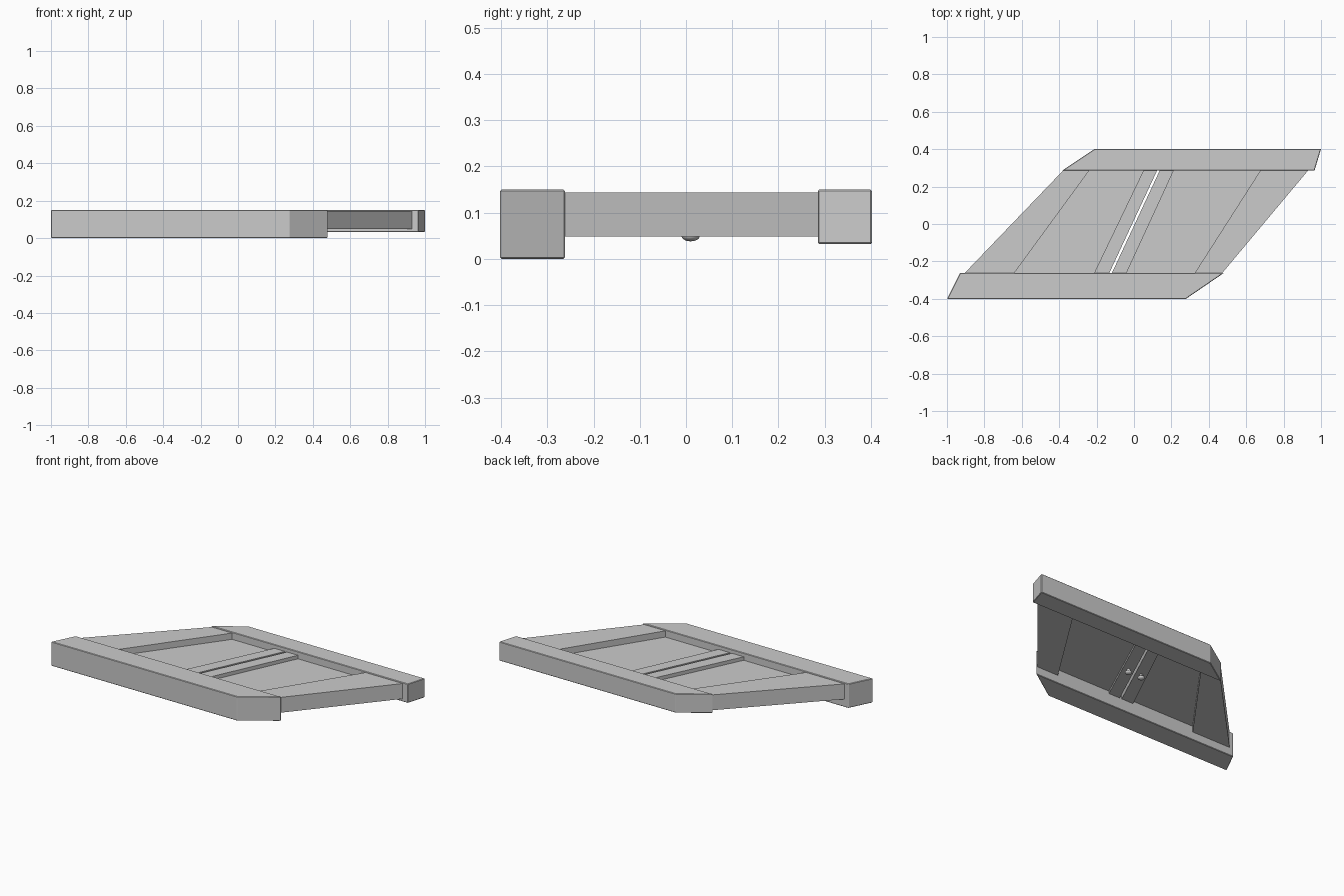
import bpy, bmesh

if "Cube" in bpy.data.objects:
    bpy.data.objects.remove(bpy.data.objects["Cube"])

Y0, Y1 = -0.262, 0.285   # inner faces of the two rails


def prism(name, pts, z0, z1, bevel=0.003):
    """Extrude a plan outline between two heights, with slightly eased edges."""
    bm = bmesh.new()
    face = bm.faces.new([bm.verts.new((x, y, z0)) for x, y in pts])
    ext = bmesh.ops.extrude_face_region(bm, geom=[face])
    for v in ext["geom"]:
        if isinstance(v, bmesh.types.BMVert):
            v.co.z = z1
    bmesh.ops.recalc_face_normals(bm, faces=bm.faces)
    me = bpy.data.meshes.new(name)
    bm.to_mesh(me)
    bm.free()
    ob = bpy.data.objects.new(name, me)
    bpy.context.collection.objects.link(ob)
    if bevel:
        mod = ob.modifiers.new("eased_edges", "BEVEL")
        mod.width = bevel
        mod.segments = 1
    return ob


def slanted(name, front, back, z0, z1, bevel=0.0):
    """Slanted board: (left, right) x at the front rail and at the back rail."""
    return prism(name, [(front[0], Y0), (front[1], Y0),
                        (back[1], Y1), (back[0], Y1)], z0, z1, bevel)


# rails with mitred ends
prism("front_rail", [(-1, -0.402), (0.275, -0.402), (0.48, Y0), (-0.93, Y0)], 0, 0.15)
prism("back_rail", [(-0.385, Y1), (0.965, Y1), (1, 0.402), (-0.21, 0.402)], 0.032, 0.15)

# side stiles
slanted("left_stile", (-0.905, -0.64), (-0.38, -0.24), 0.049, 0.144)
slanted("right_stile", (0.325, 0.472), (0.675, 0.93), 0.049, 0.144)

# thin door panels and raised meeting strips, with a narrow gap between
slanted("left_panel", (-0.64, -0.20), (-0.24, 0.06), 0.085, 0.105)
slanted("right_panel", (-0.05, 0.325), (0.20, 0.675), 0.085, 0.105)
slanted("left_meeting_strip", (-0.213, -0.132), (0.05, 0.123), 0.07, 0.127)
slanted("right_meeting_strip", (-0.118, -0.04), (0.137, 0.212), 0.07, 0.127)

# knobs on the underside
for side, x in (("left", -0.043), ("right", 0.048)):
    bpy.ops.mesh.primitive_cylinder_add(vertices=16, radius=0.009, depth=0.02,
                                        location=(x, 0.01, 0.063))
    bpy.context.object.name = side + "_knob_stem"
    bpy.ops.mesh.primitive_uv_sphere_add(segments=20, ring_count=10, radius=0.02,
                                         location=(x, 0.01, 0.05))
    knob = bpy.context.object
    knob.name = side + "_knob"
    knob.scale.z = 0.6
    bpy.ops.object.shade_smooth_by_angle()
